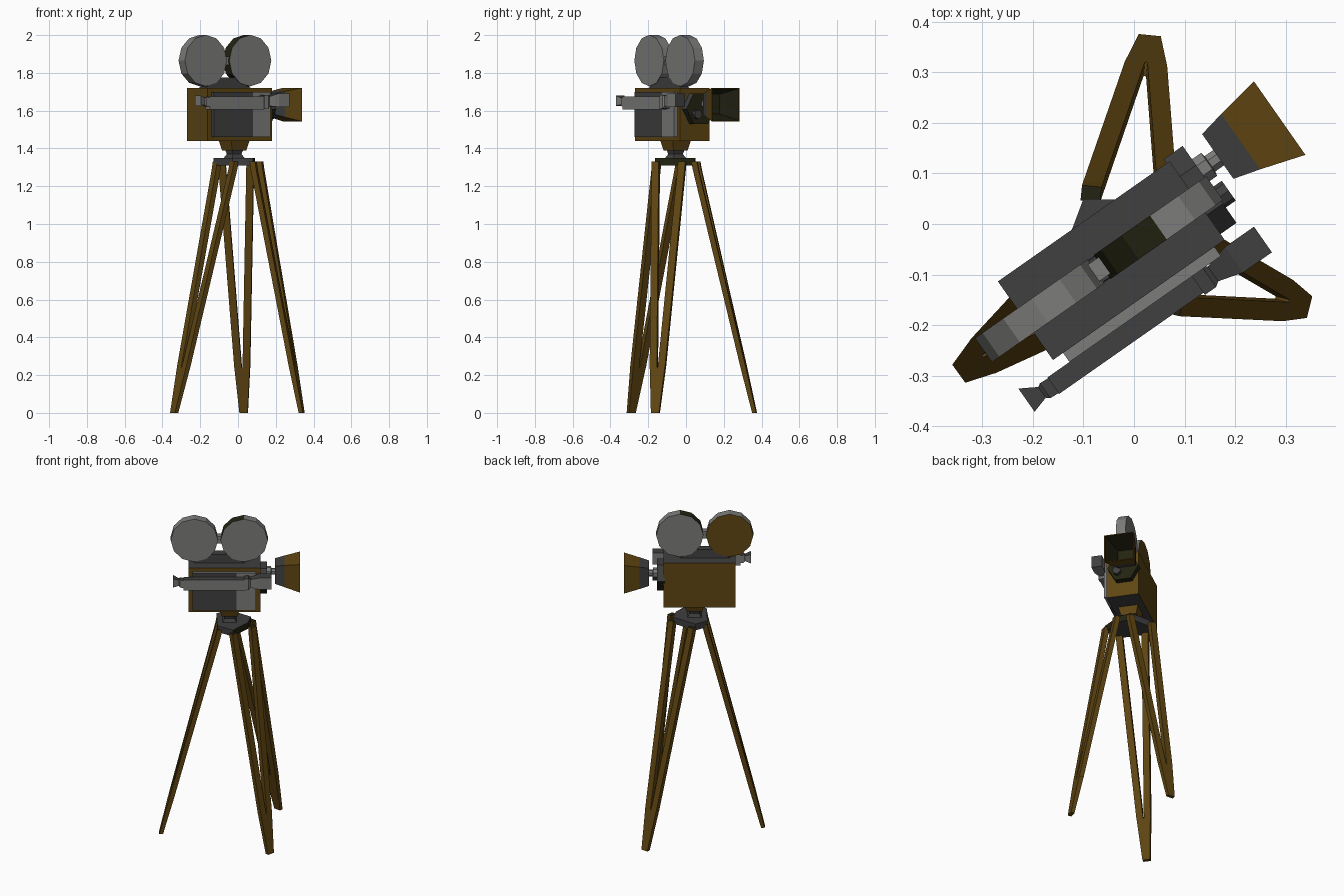
import bpy, bmesh, math
from mathutils import Vector, Matrix

if "Cube" in bpy.data.objects:
    bpy.data.objects.remove(bpy.data.objects["Cube"])

def mat(name, rgb):
    m = bpy.data.materials.new(name)
    m.diffuse_color = (*rgb, 1)
    m.use_nodes = True
    m.node_tree.nodes["Principled BSDF"].inputs["Base Color"].default_value = m.diffuse_color
    return m

BROWN, DARK, LIGHT, BLACK = range(4)
MATS = [mat("brown wood", (.115, .06, .006)), mat("dark grey", (.05, .05, .05)),
        mat("light grey", (.2, .2, .195)), mat("olive black", (.017, .017, .006))]

# Camera frame: x along the lens axis, y to the left, z up
CAM = Matrix.Translation((-.045, -.0725, 0)) @ Matrix.Rotation(math.radians(35), 4, 'Z')
ONE = Matrix.Identity(4)

def loft(name, rings, colour, M=ONE, rule=None):
    """Skin closed rings of points, cap both ends; rule(normal, centre) overrides colour."""
    bm = bmesh.new()
    vs = [[bm.verts.new(Vector(p)) for p in r] for r in rings]
    n = len(rings[0])
    for a, b in zip(vs, vs[1:]):
        for i in range(n):
            j = (i + 1) % n
            bm.faces.new((a[i], a[j], b[j], b[i]))
    bm.faces.new(vs[0][::-1])
    bm.faces.new(vs[-1])
    bmesh.ops.recalc_face_normals(bm, faces=bm.faces)
    for f in bm.faces:
        c = rule(f.normal, f.calc_center_median()) if rule else None
        f.material_index = colour if c is None else c
    bm.transform(M)
    me = bpy.data.meshes.new(name)
    bm.to_mesh(me)
    bm.free()
    for m in MATS:
        me.materials.append(m)
    ob = bpy.data.objects.new(name, me)
    bpy.context.collection.objects.link(ob)
    return ob

def rect_x(x, y, z, hy, hz):
    return [(x, y - hy, z - hz), (x, y + hy, z - hz), (x, y + hy, z + hz), (x, y - hy, z + hz)]

def rect_z(z, x, y, hx, hy):
    return [(x - hx, y - hy, z), (x + hx, y - hy, z), (x + hx, y + hy, z), (x - hx, y + hy, z)]

def ngon_x(x, y, z, r, n, off=0):
    return [(x, y + r * math.cos(2 * math.pi * i / n + off), z + r * math.sin(2 * math.pi * i / n + off))
            for i in range(n)]

def ngon_y(x, y, z, r, n):
    return [(x + r * math.sin(2 * math.pi * i / n), y, z + r * math.cos(2 * math.pi * i / n)) for i in range(n)]

# Camera body, dark top and bottom
loft("camera_body", [rect_z(1.44, 0, 0, .2075, .095), rect_z(1.72, 0, 0, .2075, .095)], BROWN, CAM,
     lambda n, c: DARK if abs(n.z) > .9 else None)

# Raised side door in two tones
for name, x0, x1, col in (("door_rear", -.183, .07, DARK), ("door_front", .07, .183, LIGHT)):
    loft(name, [rect_x(x0, -.105, 1.58, .012, .12), rect_x(x1, -.105, 1.58, .012, .12)], col, CAM,
         lambda n, c: LIGHT if n.z > .9 else None)

# Film magazines
def front_rule(n, c):
    return BLACK if abs(n.y) < .5 and n.x < -.05 else None

def rear_rule(n, c):
    return BROWN if n.y > .5 else None

for name, x, rule in (("front_magazine", .114, front_rule), ("rear_magazine", -.173, rear_rule)):
    loft(name, [ngon_y(x, y, 1.865, .136, 12) for y in (-.029, .029)], LIGHT, CAM, rule)

# Magazine pedestal and link between the magazines
loft("magazine_pedestal", [rect_z(1.715, -.03, 0, .16, .027), rect_z(1.735, -.03, 0, .12, .026),
                           rect_z(1.775, -.03, 0, .05, .025)], DARK, CAM)
loft("magazine_link", [rect_x(x, 0, 1.865, .02, .022) for x in (-.06, 0)], LIGHT, CAM)

# Side viewfinder: eyepiece, tube, collar and front box
def dark_top(n, c):
    return DARK if n.z > .6 else None

loft("eyepiece", [rect_x(-.296, -.13, 1.653, .028, .027), rect_x(-.262, -.135, 1.65, .013, .018),
                  rect_x(-.255, -.136, 1.648, .018, .024), rect_x(-.235, -.137, 1.645, .018, .024)],
     LIGHT, CAM, dark_top)
loft("viewfinder_tube", [rect_x(-.236, -.137, 1.641, .02, .034), rect_x(.113, -.137, 1.641, .02, .034)],
     LIGHT, CAM, dark_top)
loft("viewfinder_front", [rect_x(.113, -.137, 1.645, .025, .036), rect_x(.14, -.137, 1.648, .025, .036),
                          rect_x(.15, -.137, 1.65, .018, .025), rect_x(.2, -.138, 1.655, .031, .036),
                          rect_x(.27, -.138, 1.655, .031, .036)], LIGHT, CAM,
     lambda n, c: DARK if n.z > .6 or n.x > .9 else None)

# Lens turret and lenses
loft("lens_turret", [ngon_x(.2, .012, 1.61, .093, 6), ngon_x(.246, .012, 1.61, .093, 6)], DARK, CAM,
     lambda n, c: BLACK if n.x > .9 or n.z < -.3 else None)
loft("main_lens", [ngon_x(.24, .045, 1.635, .03, 8, .39), ngon_x(.268, .045, 1.635, .03, 8, .39),
                   ngon_x(.27, .045, 1.635, .02, 8, .39), ngon_x(.296, .045, 1.635, .02, 8, .39)], LIGHT, CAM)
loft("lower_lens", [ngon_x(.24, -.02, 1.58, .024, 8), ngon_x(.27, -.02, 1.58, .024, 8)], DARK, CAM)

# Flared hood, open at the front
def hood_rule(n, c):
    out = n.y * (c.y - .043) + n.z * (c.z - 1.633)
    if abs(n.x) > .95:
        return BLACK if n.x > 0 and c.x < .4 else (DARK if n.x < 0 else BROWN)
    if out < 0:
        return BLACK
    return DARK if c.x < .34 else BROWN

loft("lens_hood", [rect_x(.291, .048, 1.635, .054, .056), rect_x(.345, .046, 1.634, .067, .069),
                   rect_x(.435, .04, 1.632, .089, .089), rect_x(.435, .04, 1.632, .084, .084),
                   rect_x(.297, .048, 1.635, .05, .052)], BROWN, CAM, hood_rule)

# Tripod head
loft("head_block", [rect_z(1.39, .03, 0, .046, .046), rect_z(1.44, .03, 0, .058, .058)], BROWN, CAM)
loft("head_neck", [rect_z(1.335, .03, 0, .048, .048), rect_z(1.37, .03, 0, .028, .028),
                   rect_z(1.392, .03, 0, .034, .034)], DARK, CAM)
PLATE = [(-.13, -.03), (-.10, .05), (.06, .045), (.09, -.03), (.08, -.165), (-.03, -.165)]
loft("tripod_plate", [[(x, y, z) for x, y in PLATE] for z in (1.31, 1.35)], DARK, ONE,
     lambda n, c: BLACK if n.x > .3 and n.z < .5 else None)

# Tripod legs: each a solid foot splitting into two bars
LEGS = [((-.338, -.29), (-.11, -.03), (-.02, -.155)),
        ((.337, -.162), (.08, -.16), (.115, -.02)),
        ((.03, .363), (.065, .045), (-.085, .06))]
for k, (foot, a, b) in enumerate(LEGS, 1):
    F, A, B = Vector((*foot, 0)), Vector((*a, 1.32)), Vector((*b, 1.32))
    tang = (B - A).normalized()
    rad = Vector((-tang.y, tang.x, 0))

    def ring(c, ht, hr):
        return [c + tang * i * ht + rad * j * hr for i, j in ((-1, -1), (1, -1), (1, 1), (-1, 1))]

    knee = F.lerp((A + B) / 2, .24 / 1.32)
    up = Vector((0, 0, .01))
    loft(f"leg_foot_{k}", [ring(F, .022, .011), ring(knee, .041, .014)], BROWN)
    for side, top in ((-1, A), (1, B)):
        start = knee + tang * side * .022
        loft(f"leg_bar_{k}_{'a' if side < 0 else 'b'}",
             [ring(start, .0195, .014), ring(start.lerp(top, .97), .0195, .015), ring(top + up, .0195, .015)],
             BROWN, ONE, lambda n, c: BLACK if n.z > .9 else None)
